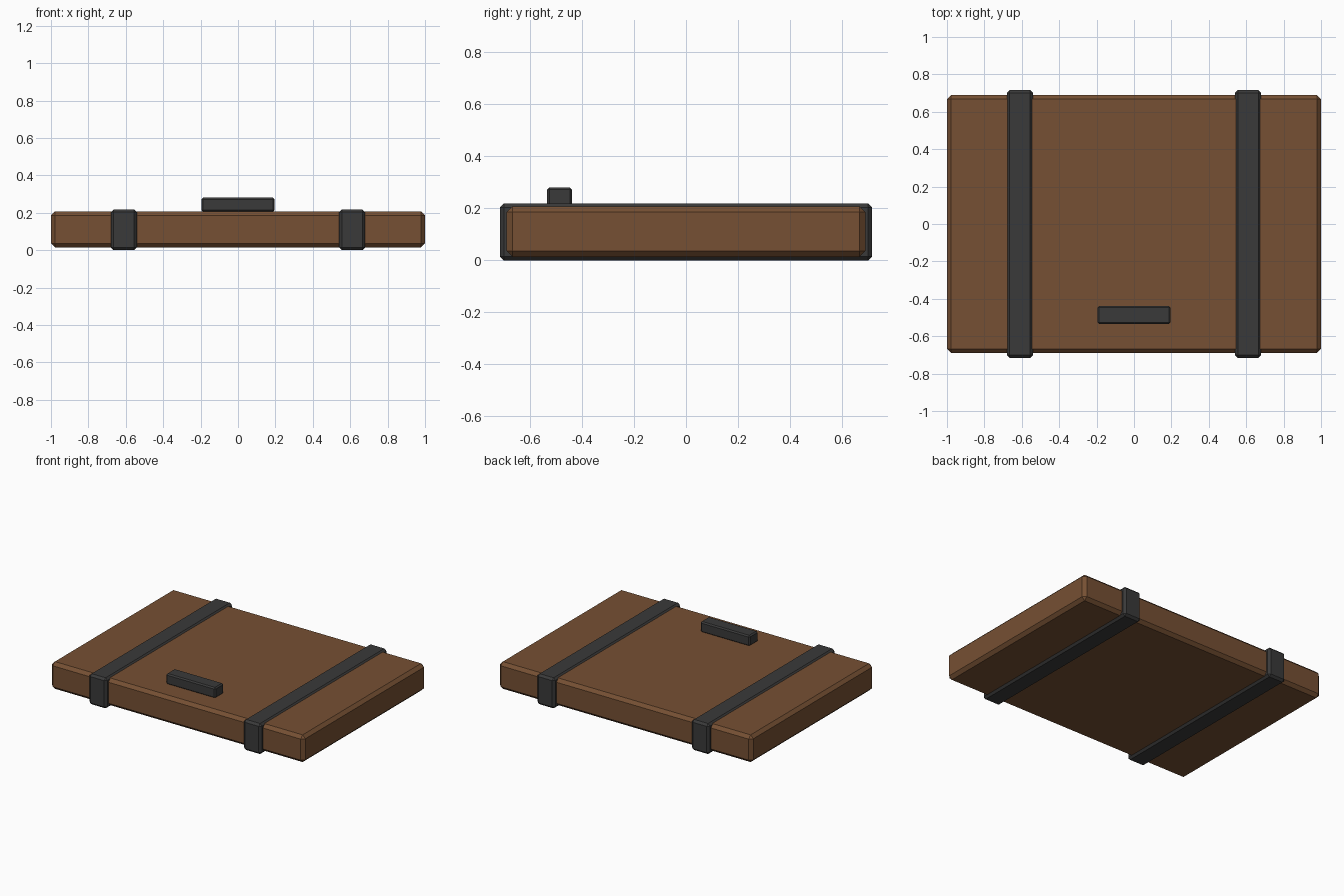
import bpy, bmesh
from mathutils import Vector

if "Cube" in bpy.data.objects:
    bpy.data.objects.remove(bpy.data.objects["Cube"])


def material(name, rgb):
    m = bpy.data.materials.new(name)
    m.diffuse_color = (*rgb, 1)
    m.use_nodes = True
    m.node_tree.nodes["Principled BSDF"].inputs["Base Color"].default_value = m.diffuse_color
    return m


brown = material("brown leather", (0.18, 0.08, 0.033))
charcoal = material("charcoal strap", (0.042, 0.042, 0.042))


def bevelled_box(name, low, high, bevel, mat):
    """Box between two corners with single-segment chamfered edges."""
    low, high = Vector(low), Vector(high)
    bm = bmesh.new()
    bmesh.ops.create_cube(bm, size=1)
    bmesh.ops.scale(bm, vec=high - low, verts=bm.verts)
    bmesh.ops.bevel(bm, geom=bm.edges[:], offset=bevel, segments=1,
                    affect='EDGES', profile=0.5)
    mesh = bpy.data.meshes.new(name)
    bm.to_mesh(mesh)
    bm.free()
    mesh.materials.append(mat)
    obj = bpy.data.objects.new(name, mesh)
    obj.location = (low + high) / 2
    bpy.context.collection.objects.link(obj)
    return obj


# Flat case body
bevelled_box("case_body", (-1, -0.69, 0.014), (1, 0.69, 0.208), 0.022, brown)

# Straps wrapped around the case, one each side
for side, x in (("left", -0.61), ("right", 0.61)):
    bevelled_box(side + "_strap", (x - 0.07, -0.716, 0),
                 (x + 0.07, 0.716, 0.218), 0.015, charcoal)

# Carrying handle resting on the lid
bevelled_box("handle", (-0.195, -0.535, 0.205), (0.195, -0.438, 0.281),
             0.009, charcoal)
